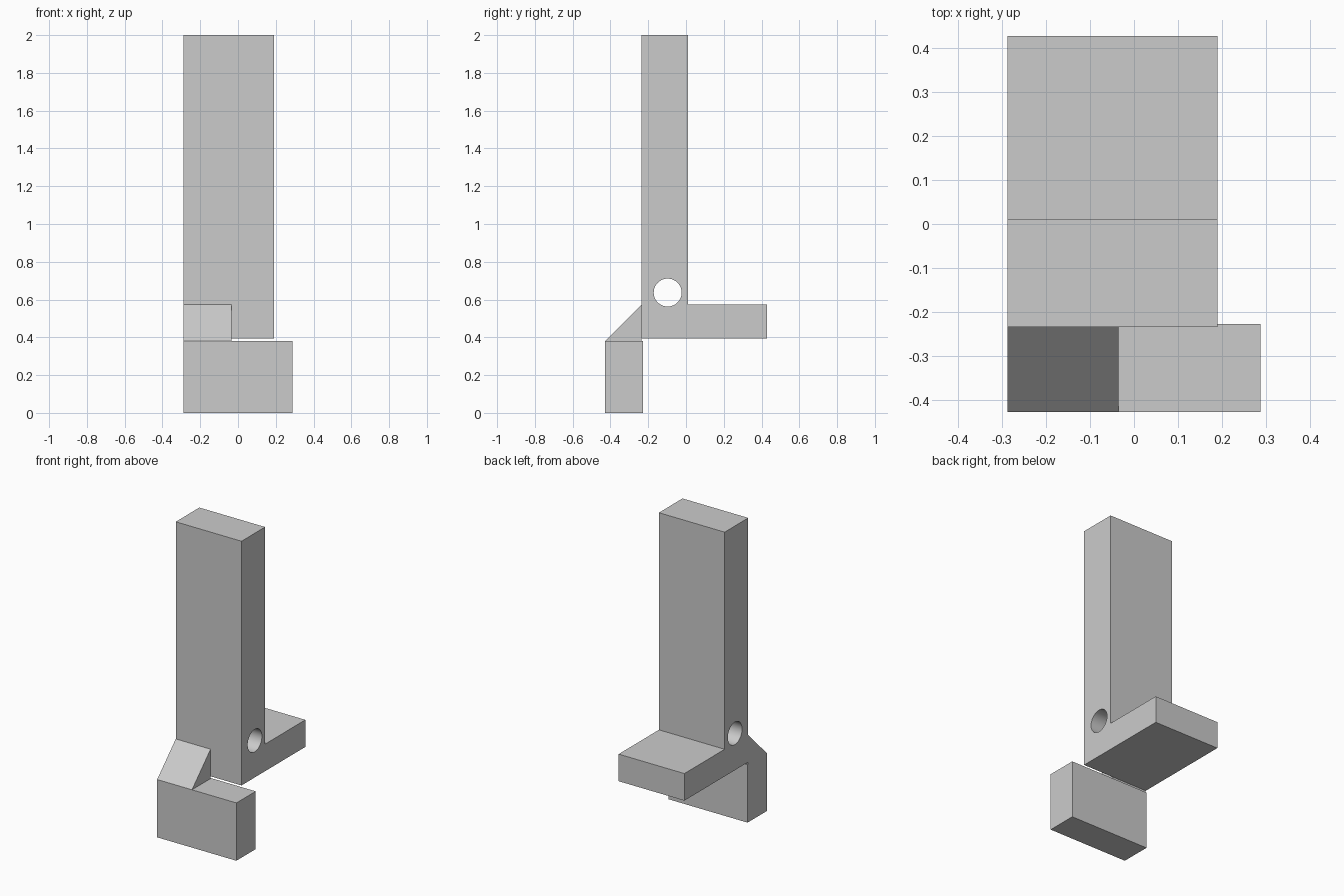
import bpy
import bmesh
from mathutils import Matrix, Vector
from math import pi

cube = bpy.data.objects.get("Cube")
if cube:
    bpy.data.objects.remove(cube, do_unlink=True)

GREY = (0.6, 0.6, 0.6, 1)
grey = bpy.data.materials.new("light grey")
grey.use_nodes = True
grey.diffuse_color = GREY
grey.node_tree.nodes["Principled BSDF"].inputs["Base Color"].default_value = GREY

LEFT_X = -0.288  # the side on which all parts are flush


def add_object(name, bm):
    bmesh.ops.recalc_face_normals(bm, faces=bm.faces)
    mesh = bpy.data.meshes.new(name)
    bm.to_mesh(mesh)
    bm.free()
    mesh.materials.append(grey)
    obj = bpy.data.objects.new(name, mesh)
    bpy.context.collection.objects.link(obj)
    return obj


def side_profile(name, points, x_end):
    """Extrude a (y, z) outline along x from the flush side."""
    bm = bmesh.new()
    face = bm.faces.new([bm.verts.new((LEFT_X, y, z)) for y, z in points])
    moved = bmesh.ops.extrude_face_region(bm, geom=[face])["geom"]
    verts = [g for g in moved if isinstance(g, bmesh.types.BMVert)]
    bmesh.ops.translate(bm, verts=verts, vec=Vector((x_end - LEFT_X, 0, 0)))
    return add_object(name, bm)


# Upright column with the rear shelf, one L-shaped body
body = side_profile("column_and_shelf", [
    (-0.235, 0.395), (0.428, 0.395), (0.428, 0.573),
    (0.01, 0.573), (0.01, 2), (-0.235, 2)], 0.19)

# Front block and the sloped brace above it
side_profile("front_block", [
    (-0.428, 0), (-0.228, 0), (-0.228, 0.38), (-0.428, 0.38)], 0.288)
side_profile("sloped_brace", [
    (-0.428, 0.38), (-0.235, 0.38), (-0.235, 0.573)], -0.035)

# Round hole through the column
bm = bmesh.new()
bmesh.ops.create_cone(
    bm, cap_ends=True, segments=48, radius1=0.074, radius2=0.074, depth=2,
    matrix=Matrix.Translation((0, -0.097, 0.637)) @ Matrix.Rotation(pi / 2, 4, "Y"))
cutter = add_object("hole_cutter", bm)
cutter.hide_render = True
hole = body.modifiers.new("hole", "BOOLEAN")
hole.operation = "DIFFERENCE"
hole.solver = "EXACT"
hole.object = cutter

bpy.context.view_layer.objects.active = body
body.select_set(True)
bpy.ops.object.modifier_apply(modifier=hole.name)
bpy.data.objects.remove(cutter, do_unlink=True)
bpy.ops.object.shade_smooth_by_angle()
